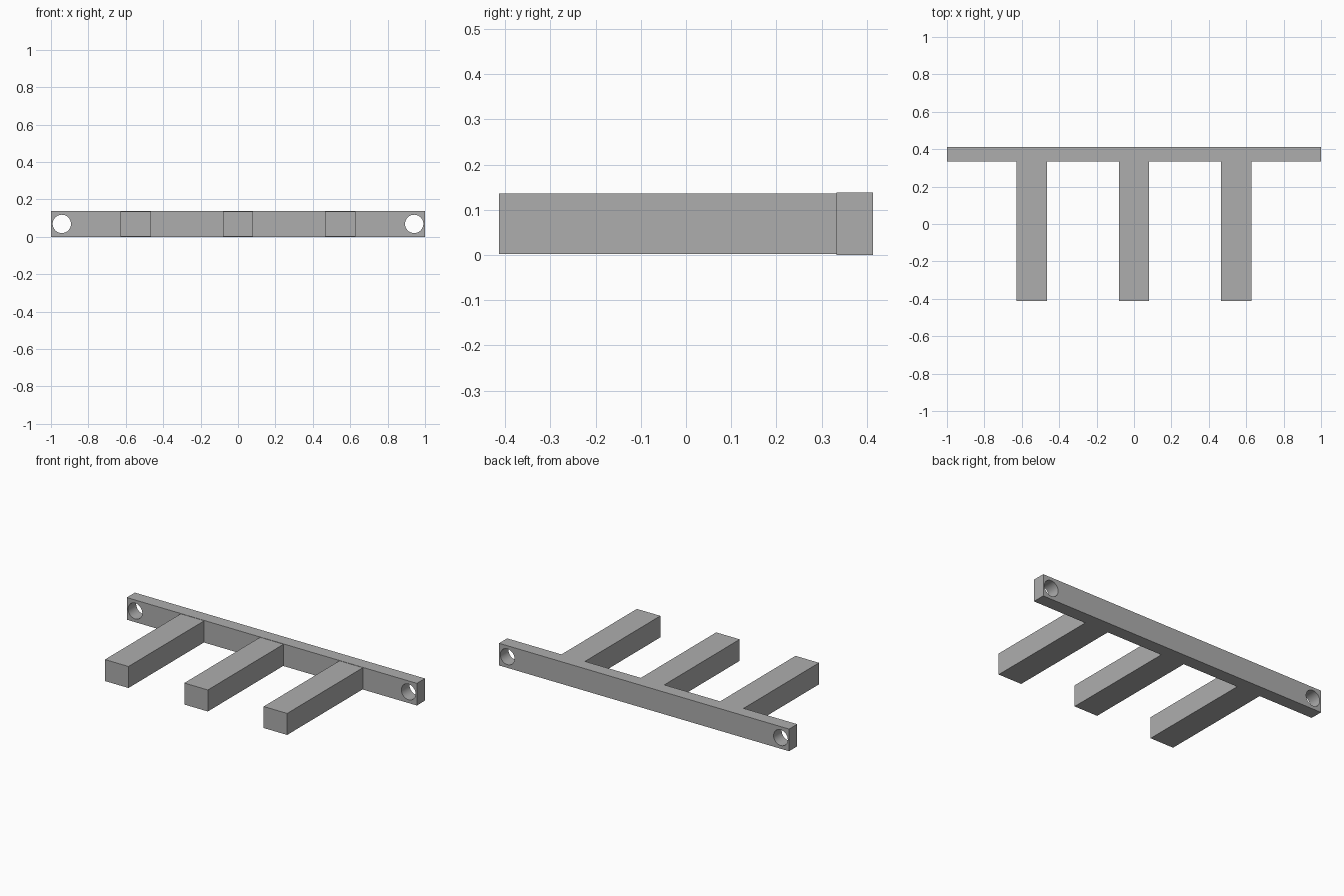
import bpy
import math

if "Cube" in bpy.data.objects:
    bpy.data.objects.remove(bpy.data.objects["Cube"], do_unlink=True)

grey = bpy.data.materials.new("mid_grey")
grey.use_nodes = True
colour = (0.42, 0.42, 0.42, 1)
grey.diffuse_color = colour
grey.node_tree.nodes["Principled BSDF"].inputs["Base Color"].default_value = colour


def box(name, x, y, z):
    """Box spanning the given (min, max) ranges."""
    spans = (x, y, z)
    bpy.ops.mesh.primitive_cube_add(size=1, location=[(a + b) / 2 for a, b in spans])
    obj = bpy.context.object
    obj.name = name
    obj.scale = [b - a for a, b in spans]
    bpy.ops.object.transform_apply(location=False, rotation=False, scale=True)
    obj.data.materials.append(grey)
    return obj


FRONT, JOINT, BACK = -0.413, 0.333, 0.413

# Mounting rail along the back
rail = box("back_rail", (-1, 1), (JOINT, BACK), (0, 0.138))

# Screw holes through both rail ends
for side in (-1, 1):
    bpy.ops.mesh.primitive_cylinder_add(
        vertices=48, radius=0.049, depth=0.3,
        location=(side * 0.942, (JOINT + BACK) / 2, 0.069),
        rotation=(math.pi / 2, 0, 0))
    cutter = bpy.context.object
    cutter.name = "hole_cutter"
    cutter.hide_render = True
    cutter.data.materials.append(grey)
    bpy.context.view_layer.objects.active = rail
    cut = rail.modifiers.new("hole", "BOOLEAN")
    cut.operation = "DIFFERENCE"
    cut.solver = "EXACT"
    cut.object = cutter
    bpy.ops.object.modifier_apply(modifier=cut.name)
    bpy.data.objects.remove(cutter, do_unlink=True)

# Smooth hole walls, crisp edges
bpy.ops.object.select_all(action="DESELECT")
rail.select_set(True)
bpy.context.view_layer.objects.active = rail
bpy.ops.object.shade_smooth_by_angle(angle=math.radians(30))

# Three arms reaching forward
for name, x in (("right_arm", -0.547), ("middle_arm", 0), ("left_arm", 0.547)):
    box(name, (x - 0.081, x + 0.081), (FRONT, JOINT), (0.002, 0.136))
